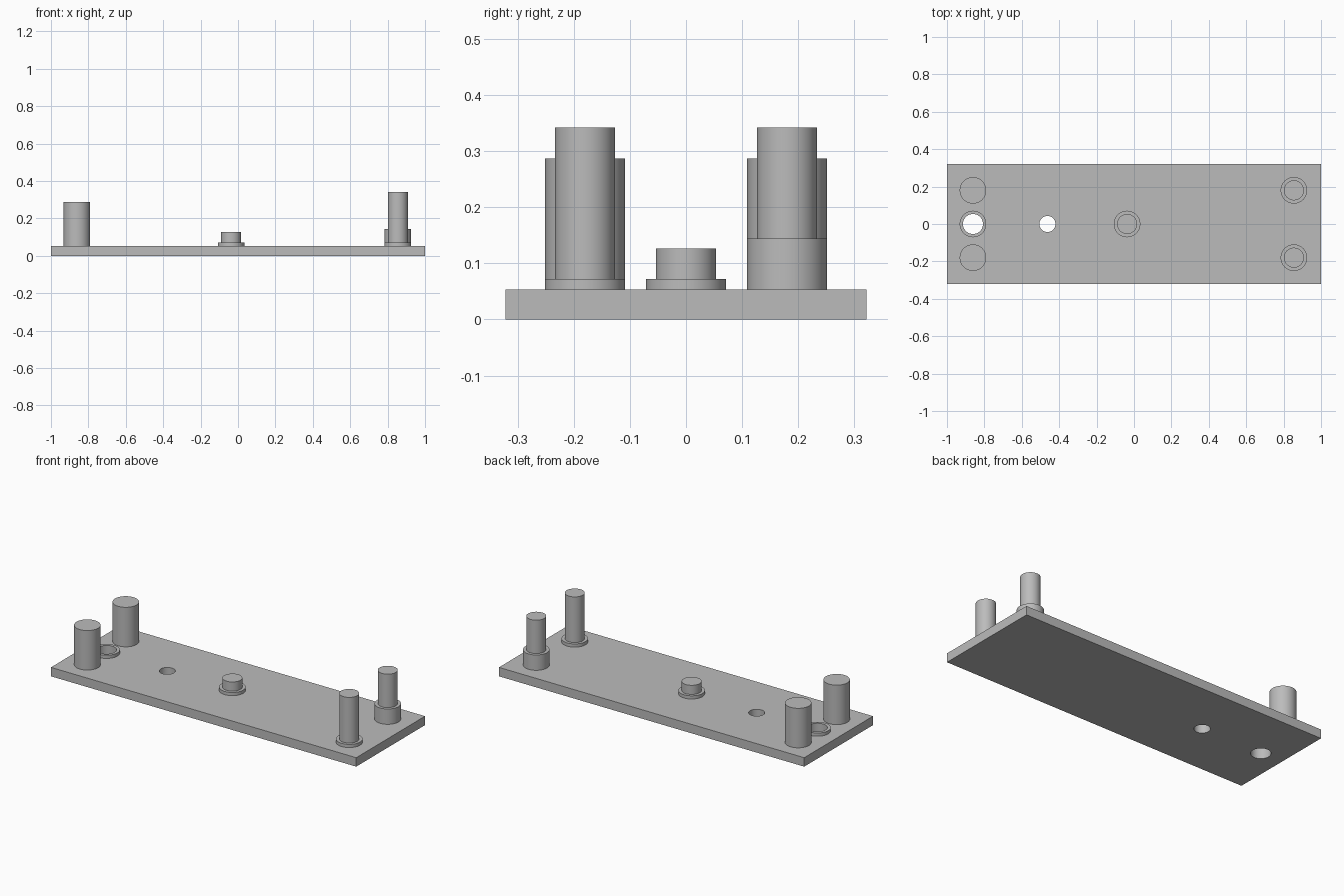
import bpy
import bmesh
from math import radians, tau
from mathutils import Matrix, Vector

if "Cube" in bpy.data.objects:
    bpy.data.objects.remove(bpy.data.objects["Cube"])

# Main dimensions
PLATE_TOP = 0.053
RING_TOP = 0.072
WIDE, NARROW, SMALL = 0.071, 0.0535, 0.043
LEFT_X, RIGHT_X, SIDE_Y = 0.855, -0.861, 0.18

grey = bpy.data.materials.new("plain grey")
grey.use_nodes = True
color = (0.5, 0.5, 0.5, 1)
grey.diffuse_color = color
grey.node_tree.nodes["Principled BSDF"].inputs["Base Color"].default_value = color


def add_object(name, bm, location=(0, 0, 0)):
    bmesh.ops.recalc_face_normals(bm, faces=bm.faces)
    mesh = bpy.data.meshes.new(name)
    bm.to_mesh(mesh)
    bm.free()
    mesh.materials.append(grey)
    obj = bpy.data.objects.new(name, mesh)
    obj.location = location
    bpy.context.collection.objects.link(obj)
    return obj


def shade(obj):
    bpy.ops.object.select_all(action="DESELECT")
    obj.select_set(True)
    bpy.context.view_layer.objects.active = obj
    bpy.ops.object.shade_smooth_by_angle(angle=radians(30))


def turned(name, profile, x, y, closed=False):
    """Revolve a (radius, height) profile around a vertical axis."""
    bm = bmesh.new()
    verts = [bm.verts.new((r, 0, z)) for r, z in profile]
    pairs = list(zip(verts, verts[1:]))
    if closed:
        pairs.append((verts[-1], verts[0]))
    edges = [bm.edges.new(pair) for pair in pairs]
    bmesh.ops.spin(bm, geom=verts + edges, cent=(0, 0, 0), axis=(0, 0, 1),
                   angle=tau, steps=64, use_merge=True)
    bmesh.ops.remove_doubles(bm, verts=bm.verts, dist=1e-5)
    obj = add_object(name, bm, (x, y, 0))
    shade(obj)
    return obj


def pin(name, x, y, top, collar_top):
    """Narrow pin standing on a wider collar."""
    return turned(name, [(0, PLATE_TOP), (WIDE, PLATE_TOP), (WIDE, collar_top),
                         (NARROW, collar_top), (NARROW, top), (0, top)], x, y)


# Base plate with two through holes
bm = bmesh.new()
bmesh.ops.create_cube(bm, size=1, matrix=Matrix.Translation((0, 0, PLATE_TOP / 2))
                      @ Matrix.Diagonal(Vector((2, 0.644, PLATE_TOP, 1))))
plate = add_object("base_plate", bm)
cutters = []
for x, radius in ((RIGHT_X, NARROW), (-0.463, SMALL)):
    bm = bmesh.new()
    bmesh.ops.create_cone(bm, cap_ends=True, segments=64, radius1=radius,
                          radius2=radius, depth=0.3)
    cutter = add_object("hole_cutter", bm, (x, 0, 0))
    cutter.hide_render = True
    cutters.append(cutter)
    cut = plate.modifiers.new("hole", "BOOLEAN")
    cut.operation = "DIFFERENCE"
    cut.solver = "EXACT"
    cut.object = cutter
bpy.context.view_layer.objects.active = plate
for name in [m.name for m in plate.modifiers]:
    bpy.ops.object.modifier_apply(modifier=name)
for cutter in cutters:
    bpy.data.objects.remove(cutter)
shade(plate)

# Raised rim around the end hole
turned("hole_rim", [(NARROW, PLATE_TOP), (WIDE, PLATE_TOP),
                    (WIDE, RING_TOP), (NARROW, RING_TOP)], RIGHT_X, 0, closed=True)

# Two plain wide posts
for name, y in (("front_post", -SIDE_Y), ("back_post", SIDE_Y)):
    turned(name, [(0, PLATE_TOP), (WIDE, PLATE_TOP), (WIDE, 0.287), (0, 0.287)],
           RIGHT_X, y)

# Collared pins: low collar in front, tall collar behind, short one in the middle
pin("front_pin", LEFT_X, -SIDE_Y, 0.342, RING_TOP)
pin("back_pin", LEFT_X, SIDE_Y, 0.342, 0.144)
pin("middle_stud", -0.037, 0, 0.126, RING_TOP)
